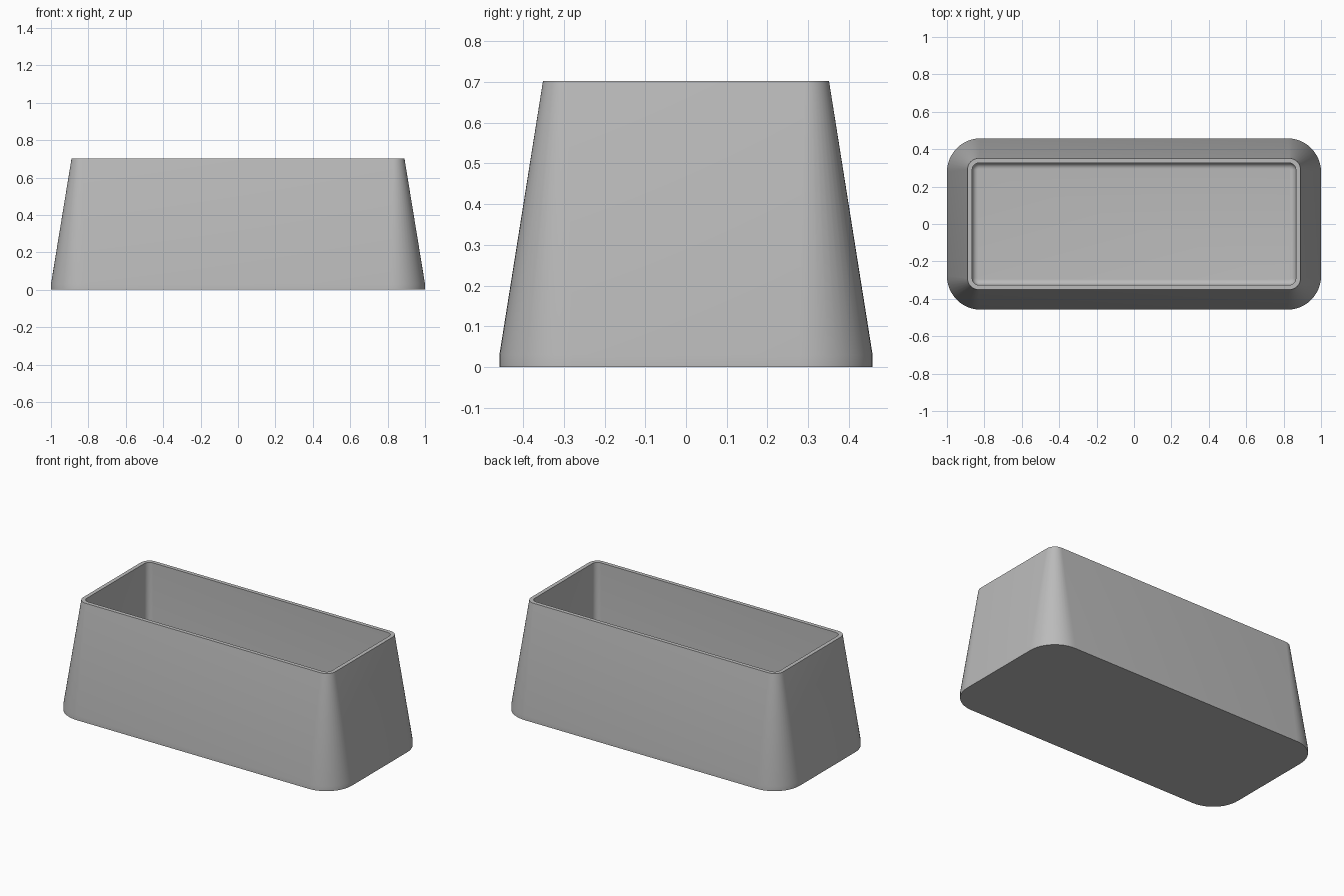
import bpy, bmesh, math

cube = bpy.data.objects.get("Cube")
if cube:
    bpy.data.objects.remove(cube, do_unlink=True)

grey = bpy.data.materials.new("plain grey")
grey.use_nodes = True
colour = (0.5, 0.5, 0.5, 1)
grey.diffuse_color = colour
grey.node_tree.nodes["Principled BSDF"].inputs["Base Color"].default_value = colour

SEGMENTS = 12


def rounded_ring(bm, half_x, half_y, radius, z):
    """One rounded-rectangle loop of vertices."""
    ring = []
    for corner, (sx, sy) in enumerate([(1, 1), (-1, 1), (-1, -1), (1, -1)]):
        for i in range(SEGMENTS + 1):
            a = math.pi / 2 * (corner + i / SEGMENTS)
            ring.append(bm.verts.new((sx * (half_x - radius) + radius * math.cos(a),
                                      sy * (half_y - radius) + radius * math.sin(a), z)))
    return ring


# Section of the trough: outer wall up, over the rim, inner wall down to the floor
TOP, FLOOR, FILLET = 0.702, 0.03, 0.03
sections = [(1.0, 0.458, 0.18, 0), (1.0, 0.458, 0.18, 0.03),
            (0.89, 0.351, 0.06, TOP), (0.865, 0.326, 0.036, TOP)]
for i in range(7):
    a = math.pi / 2 * i / 6
    inset = FILLET * (1 - math.cos(a))
    sections.append((0.865 - inset, 0.326 - inset, 0.036 - inset,
                     FLOOR + FILLET * (1 - math.sin(a))))

bm = bmesh.new()
rings = [rounded_ring(bm, *s) for s in sections]
for low, high in zip(rings, rings[1:]):
    n = len(low)
    for i in range(n):
        j = (i + 1) % n
        bm.faces.new((low[i], low[j], high[j], high[i]))
bm.faces.new(rings[0][::-1])
bm.faces.new(rings[-1])
bmesh.ops.recalc_face_normals(bm, faces=bm.faces)

mesh = bpy.data.meshes.new("planter_trough")
bm.to_mesh(mesh)
bm.free()
mesh.materials.append(grey)
trough = bpy.data.objects.new("planter_trough", mesh)
bpy.context.collection.objects.link(trough)

# Smooth walls with crisp rim and base edges
bpy.ops.object.select_all(action="DESELECT")
trough.select_set(True)
bpy.context.view_layer.objects.active = trough
bpy.ops.object.shade_smooth_by_angle(angle=math.radians(35))
